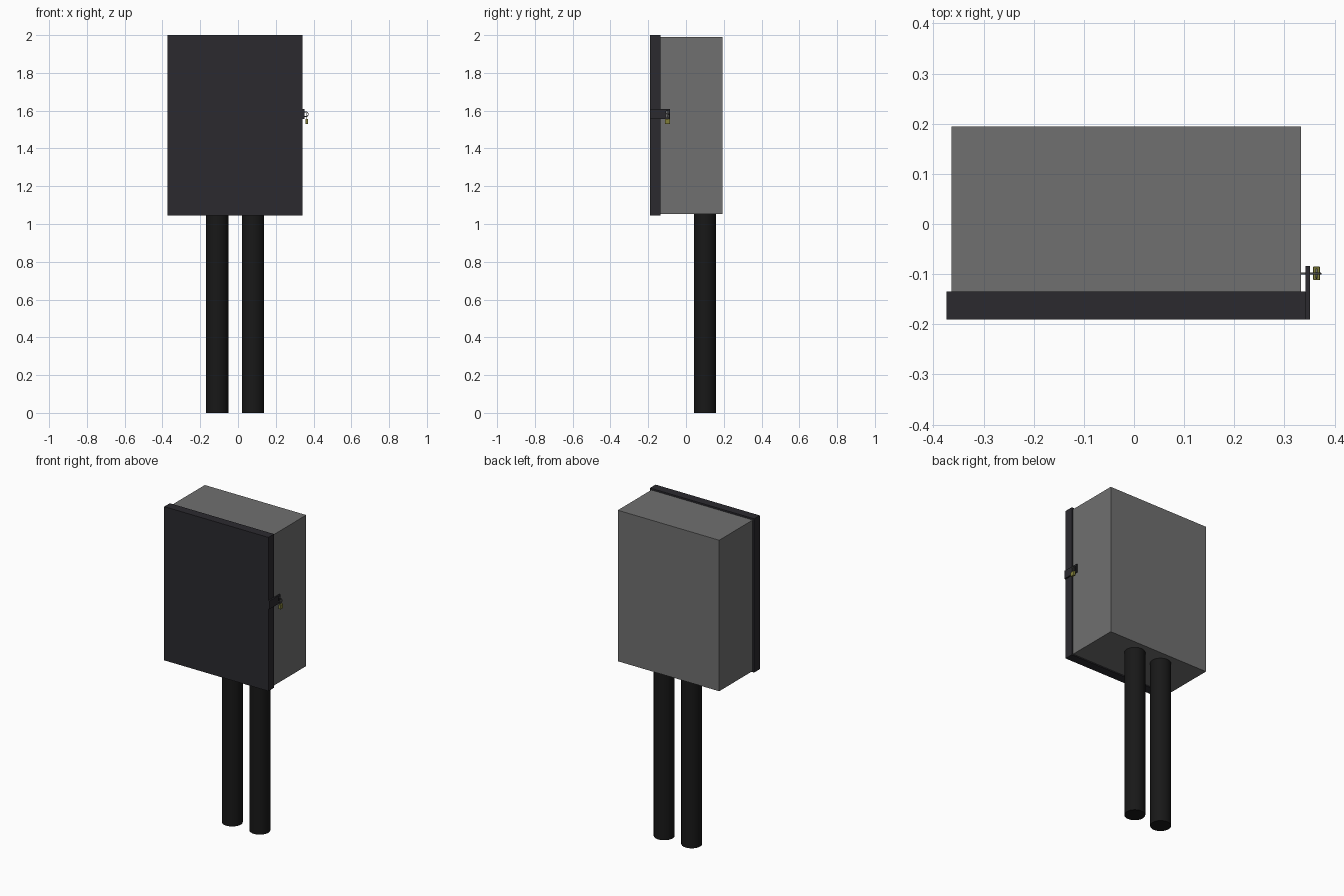
import bpy, math
from mathutils import Vector

if "Cube" in bpy.data.objects:
    bpy.data.objects.remove(bpy.data.objects["Cube"])


def material(name, rgb):
    m = bpy.data.materials.new(name)
    m.diffuse_color = (*rgb, 1)
    m.use_nodes = True
    m.node_tree.nodes["Principled BSDF"].inputs["Base Color"].default_value = m.diffuse_color
    return m


GREY = material("cabinet_grey", (0.16, 0.16, 0.16))
DARK = material("door_dark", (0.024, 0.023, 0.028))
BLACK = material("conduit_black", (0.009, 0.009, 0.009))
BRASS = material("brass", (0.22, 0.21, 0.04))
STEEL = material("steel", (0.12, 0.12, 0.12))


def box(name, lo, hi, mat, bevel=0):
    lo, hi = Vector(lo), Vector(hi)
    bpy.ops.mesh.primitive_cube_add(size=1, location=(lo + hi) / 2)
    o = bpy.context.object
    o.name = name
    o.scale = hi - lo
    bpy.ops.object.transform_apply(location=False, rotation=False, scale=True)
    o.data.materials.append(mat)
    if bevel:
        b = o.modifiers.new("bevel", 'BEVEL')
        b.width = bevel
        b.segments = 2
    return o


def wire(name, points, radius, mat):
    c = bpy.data.curves.new(name, 'CURVE')
    c.dimensions = '3D'
    c.bevel_depth = radius
    c.bevel_resolution = 2
    c.use_fill_caps = True
    s = c.splines.new('POLY')
    s.points.add(len(points) - 1)
    for p, co in zip(s.points, points):
        p.co = (*co, 1)
    o = bpy.data.objects.new(name, c)
    bpy.context.collection.objects.link(o)
    c.materials.append(mat)
    return o


def arc(cx, cy, r, a0, a1, n=8):
    angles = [math.radians(a0 + (a1 - a0) * i / n) for i in range(n + 1)]
    return [(cx + r * math.cos(a), cy + r * math.sin(a)) for a in angles]


# Cabinet and overhanging door
box("cabinet_body", (-0.364, -0.135, 1.052), (0.333, 0.194, 1.99), GREY)
box("cabinet_door", (-0.374, -0.19, 1.045), (0.342, -0.135, 2.0), DARK)

# Two conduits running to the ground
for name, x in (("left_conduit", -0.11), ("right_conduit", 0.079)):
    bpy.ops.mesh.primitive_cylinder_add(vertices=32, radius=0.059, depth=1.052,
                                        location=(x, 0.101, 0.526))
    o = bpy.context.object
    o.name = name
    o.data.materials.append(BLACK)
    bpy.ops.object.shade_smooth_by_angle()

# Hasp plate with a slot for the staple
hasp = box("hasp_plate", (0.342, -0.19, 1.557), (0.351, -0.084, 1.608), DARK)
slot = box("hasp_slot_cutter", (0.33, -0.105, 1.565), (0.36, -0.093, 1.597), DARK)
slot.hide_render = True
slot.hide_set(True)
cut = hasp.modifiers.new("slot", 'BOOLEAN')
cut.operation = 'DIFFERENCE'
cut.object = slot

# Staple loop through the hasp
loop = [(0.330, 1.569)] + arc(0.36, 1.581, 0.012, -90, 90) + [(0.330, 1.593)]
wire("staple", [(x, -0.099, z) for x, z in loop], 0.0022, STEEL)

# Padlock hanging from the staple
box("padlock_body", (0.357, -0.112, 1.530), (0.371, -0.085, 1.557), BRASS, 0.002)
bow = [(-0.0905, 1.552)] + arc(-0.099, 1.577, 0.0085, 0, 180) + [(-0.1075, 1.552)]
wire("padlock_shackle", [(0.364, y, z) for y, z in bow], 0.0022, STEEL)
